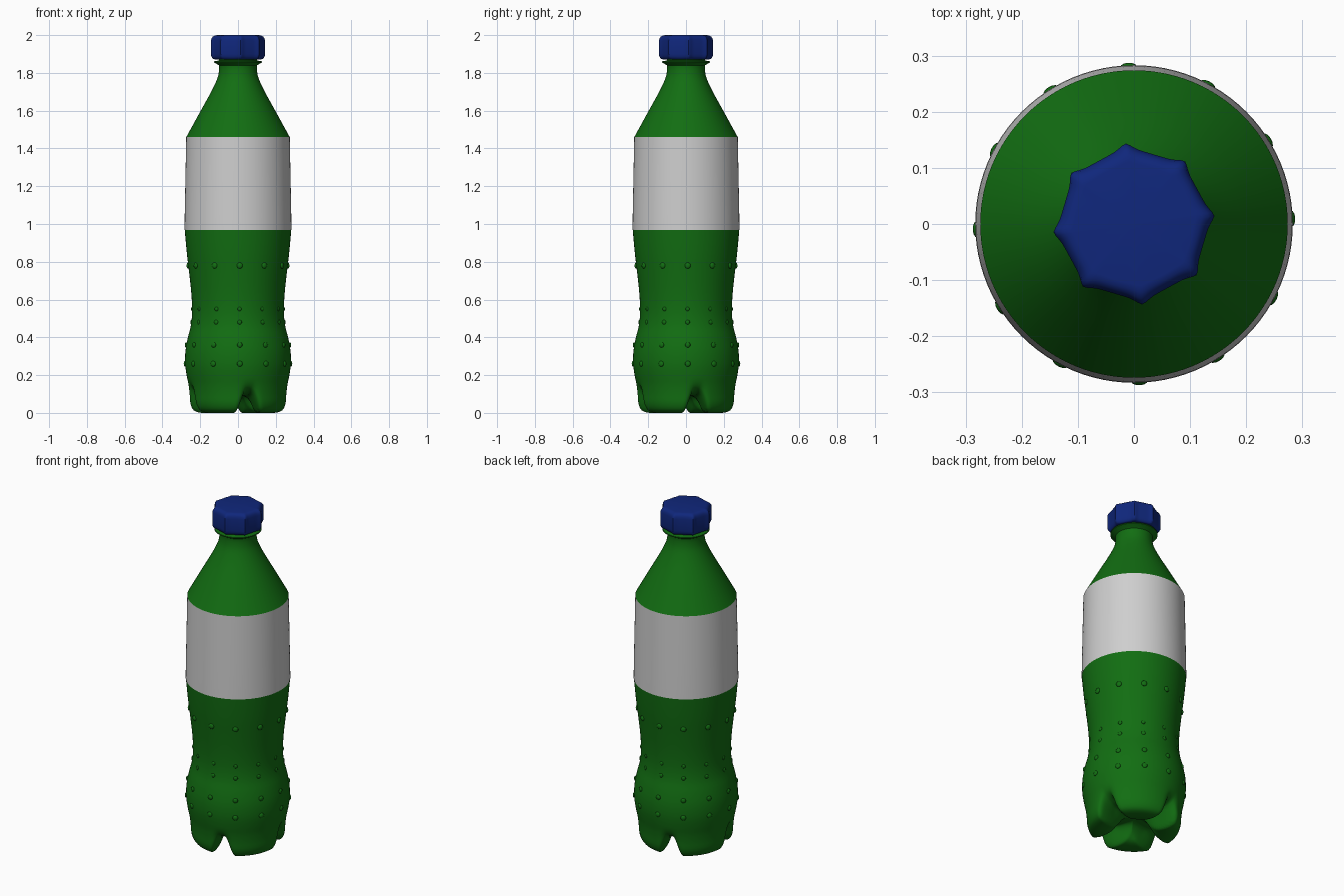
import bpy, bmesh
from math import sin, cos, pi, radians, exp
from mathutils import Matrix, Vector

cube = bpy.data.objects.get("Cube")
if cube:
    bpy.data.objects.remove(cube)


def material(name, rgb):
    m = bpy.data.materials.new(name)
    m.use_nodes = True
    m.diffuse_color = (*rgb, 1)
    m.node_tree.nodes["Principled BSDF"].inputs["Base Color"].default_value = (*rgb, 1)
    return m


GREEN = material("bottle_green", (0.006, 0.155, 0.006))
BLUE = material("cap_blue", (0.005, 0.02, 0.2))
GREY = material("label_grey", (0.62, 0.62, 0.62))


def finish(bm, name, mat, angle=50):
    bmesh.ops.remove_doubles(bm, verts=bm.verts, dist=1e-5)
    bmesh.ops.recalc_face_normals(bm, faces=bm.faces)
    me = bpy.data.meshes.new(name)
    bm.to_mesh(me)
    bm.free()
    me.materials.append(mat)
    ob = bpy.data.objects.new(name, me)
    bpy.context.collection.objects.link(ob)
    bpy.ops.object.select_all(action='DESELECT')
    ob.select_set(True)
    bpy.context.view_layer.objects.active = ob
    bpy.ops.object.shade_smooth_by_angle(angle=radians(angle))
    return ob


def smooth(pts, n=3):
    """Catmull-Rom curve through (radius, height) points."""
    p = [Vector(q) for q in pts]
    p = [p[0]] + p + [p[-1]]
    out = []
    for a, b, c, d in zip(p, p[1:], p[2:], p[3:]):
        for k in range(n):
            t = k / n
            out.append(0.5 * (2 * b + (c - a) * t + (2 * a - 5 * b + 4 * c - d) * t * t
                              + (3 * b - a - 3 * c + d) * t ** 3))
    return out + [p[-1]]


def lathe(profile, segs, shape=lambda i, q, a: q):
    """Spin a profile; shape() may alter each point by its angle."""
    bm = bmesh.new()
    rings = []
    for i, q in enumerate(profile):
        ring = []
        for s in range(segs):
            a = 2 * pi * s / segs
            r, z = shape(i, q, a)
            ring.append(bm.verts.new((r * cos(a), r * sin(a), z)))
        rings.append(ring)
    for lo, hi in zip(rings, rings[1:]):
        for s in range(segs):
            t = (s + 1) % segs
            bm.faces.new((lo[s], lo[t], hi[t], hi[s]))
    return bm


def offset_from(a, start, step):
    """Signed angle to the nearest of evenly repeated directions."""
    return (a - start + step / 2) % step - step / 2


# Lower body: four feet, blended into a shallow dome along the grooves
wall = [(0.272, 0.2), (0.28, 0.26), (0.278, 0.33), (0.265, 0.4), (0.25, 0.46),
        (0.243, 0.53), (0.246, 0.62), (0.256, 0.72), (0.268, 0.82), (0.276, 0.9), (0.282, 0.97)]
foot = smooth([(0, 0.09), (0.05, 0.075), (0.09, 0.04), (0.12, 0.012), (0.16, 0.001), (0.2, 0.001),
               (0.235, 0.014), (0.252, 0.05), (0.256, 0.1), (0.262, 0.15)] + wall)
groove = smooth([(0, 0.09), (0.05, 0.09), (0.1, 0.092), (0.14, 0.096), (0.17, 0.1), (0.195, 0.107),
                 (0.22, 0.117), (0.24, 0.13), (0.253, 0.145), (0.264, 0.168)] + wall)


def petal(i, q, a):
    d = abs(offset_from(a, radians(14), pi / 2)) * q.x
    t = min(max((d - 0.014) / 0.056, 0), 1)
    return groove[i].lerp(q, t * t * (3 - 2 * t))


finish(lathe(foot, 128, petal), "lower_body", GREEN, 80)

# Raised dots in rings around the lower body
bm = bmesh.new()
for z, size in [(0.78, 0.016), (0.55, 0.011), (0.48, 0.012), (0.36, 0.014), (0.26, 0.015)]:
    radius = min(foot[30:], key=lambda q: abs(q.y - z)).x
    for k in range(12):
        turn = Matrix.Rotation(radians(2 + 30 * k), 4, 'Z')
        place = turn @ Matrix.Translation((radius, 0, z)) @ Matrix.Diagonal((0.5, 1, 1, 1))
        bmesh.ops.create_uvsphere(bm, u_segments=12, v_segments=8, radius=size, matrix=place)
finish(bm, "grip_dots", GREEN, 80)

# Label wrapped round the middle
finish(lathe([(0.283, 0.968), (0.282, 1.05), (0.274, 1.46)], 96), "label", GREY)

# Shoulder, neck and the collar under the cap
shoulder = [(0.274, 1.46), (0.263, 1.48)] + smooth(
    [(0.2, 1.595), (0.15, 1.685), (0.12, 1.745), (0.105, 1.785), (0.1, 1.82), (0.101, 1.84)])
collar = [(0.112, 1.847), (0.128, 1.855), (0.128, 1.861), (0.1, 1.866), (0.1, 1.9)]
finish(lathe(shoulder + collar, 96), "shoulder_and_neck", GREEN, 35)


# Eight-sided cap with a rounded grip rib at each corner
def eight_sided(i, q, a):
    d = offset_from(a, radians(6), pi / 4)
    side = cos(pi / 8) / cos(pi / 8 - abs(d))
    strength = min(q[0] / 0.14, 1) ** 3
    f = 0.975 * side + 0.035 * exp(-(d / radians(6)) ** 2)
    return q[0] * (1 + (f - 1) * strength), q[1]


cap = [(0, 1.872), (0.125, 1.872), (0.134, 1.876), (0.141, 1.888), (0.143, 1.9), (0.143, 1.97),
       (0.14, 1.983), (0.133, 1.992), (0.122, 1.998), (0.11, 2.0), (0, 2.0)]
finish(lathe(cap, 128, eight_sided), "cap", BLUE, 45)
